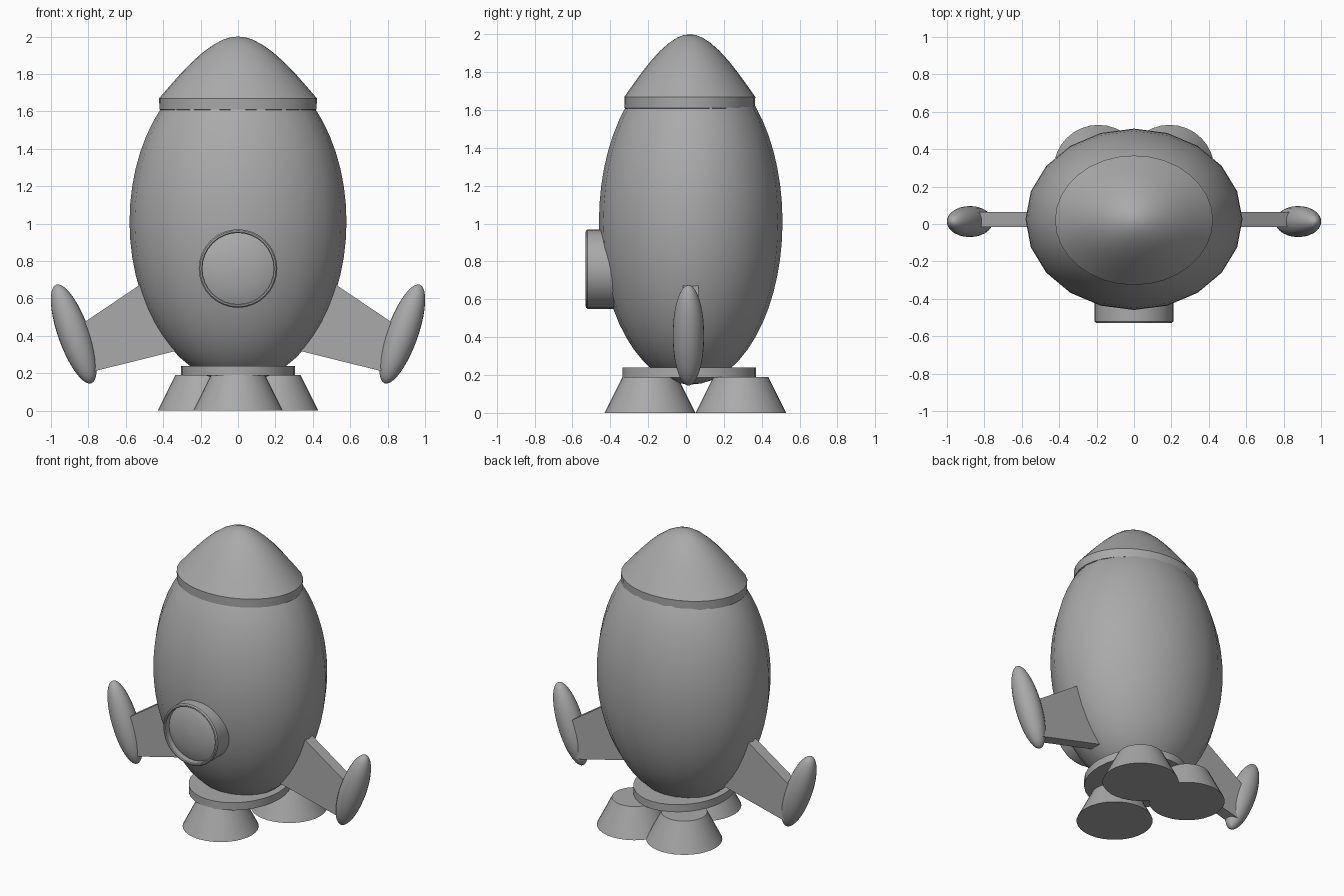
import bpy, math
from math import sin, cos, pi, radians
from mathutils import Matrix

cube = bpy.data.objects.get("Cube")
if cube:
    bpy.data.objects.remove(cube, do_unlink=True)

grey = bpy.data.materials.new("plain grey")
grey.use_nodes = True
colour = (0.4, 0.4, 0.4, 1)
grey.diffuse_color = colour
grey.node_tree.nodes["Principled BSDF"].inputs["Base Color"].default_value = colour

MID = 0.025  # depth of the hull axis


def make(name, verts, faces, matrix=None, smooth=True):
    mesh = bpy.data.meshes.new(name)
    mesh.from_pydata(verts, [], faces)
    if matrix:
        mesh.transform(matrix)
    mesh.materials.append(grey)
    obj = bpy.data.objects.new(name, mesh)
    bpy.context.collection.objects.link(obj)
    if smooth:
        bpy.ops.object.select_all(action="DESELECT")
        obj.select_set(True)
        bpy.context.view_layer.objects.active = obj
        bpy.ops.object.shade_smooth_by_angle(angle=radians(32))
    return obj


def lathe(name, profile, matrix, sides=32):
    """Spin (radius, height) points, listed bottom to top, and close both ends."""
    verts = [(r * cos(2 * pi * i / sides), r * sin(2 * pi * i / sides), z)
             for r, z in profile for i in range(sides)]
    faces = [(k * sides + i, k * sides + (i + 1) % sides,
              (k + 1) * sides + (i + 1) % sides, (k + 1) * sides + i)
             for k in range(len(profile) - 1) for i in range(sides)]
    last = (len(profile) - 1) * sides
    faces += [tuple(reversed(range(sides))), tuple(range(last, last + sides))]
    return make(name, verts, faces, matrix)


def place(x, y, z, sx=1, sy=1, sz=1):
    return Matrix.Translation((x, y, z)) @ Matrix.Diagonal((sx, sy, sz, 1))


def ball_profile(steps):
    return [(max(sin(pi * k / steps), 0.002), -cos(pi * k / steps))
            for k in range(steps + 1)]


# Egg-shaped hull
lathe("hull", ball_profile(28), place(0, MID, 1.01, 0.58, 0.485, 0.86), 20)

# Nose cap with its straight rim
nose = [(0.40, 1.605), (0.42, 1.61), (0.422, 1.67), (0.37, 1.73), (0.31, 1.798),
        (0.25, 1.86), (0.19, 1.914), (0.13, 1.957), (0.08, 1.983), (0.04, 1.996),
        (0.003, 2.0)]
lathe("nose_cap", nose, place(0, MID - 0.005, 0, 1, 0.82, 1))

# Collar under the hull
lathe("collar", [(1, 0.187), (1, 0.24)], place(0, 0.018, 0, 0.305, 0.353, 1))

# Three exhaust nozzles
for name, x, y in (("front_nozzle", 0, -0.19), ("left_nozzle", 0.19, 0.29),
                   ("right_nozzle", -0.19, 0.29)):
    lathe(name, [(0.24, 0), (0.145, 0.19)], place(x, y, 0))

# Round window: frame with a recessed, gently domed pane
facing = Matrix.Translation((0, 0, 0.76)) @ Matrix.Rotation(pi / 2, 4, "X")
lathe("window_frame", [(0.21, 0.3), (0.21, 0.52), (0.203, 0.529), (0.195, 0.53),
                       (0.19, 0.525), (0.19, 0.48)], facing)
lathe("window_pane", [(0.192, 0.47), (0.19, 0.485), (0.16, 0.498), (0.11, 0.51),
                      (0.06, 0.517), (0.002, 0.52)], facing)

# Fins and their tilted pods, mirrored to both sides
outline = [(0.25, 0.34), (0.80, 0.203), (0.83, 0.467), (0.40, 0.757)]
for side, s in (("left", 1), ("right", -1)):
    verts = [(s * x, MID + d, z) for d in (-0.04, 0.04) for x, z in outline]
    faces = [(0, 1, 2, 3), (7, 6, 5, 4)]
    faces += [(i, i + 4, (i + 1) % 4 + 4, (i + 1) % 4) for i in range(4)]
    if s < 0:
        faces = [f[::-1] for f in faces]
    make(side + "_fin", verts, faces, smooth=False)

    tilt = Matrix.Rotation(s * radians(19.6), 4, "Y")
    pod = Matrix.Translation((s * 0.878, 0.013, 0.41)) @ tilt @ place(0, 0, 0, 0.084, 0.083, 0.28)
    lathe(side + "_pod", ball_profile(20), pod, 24)
